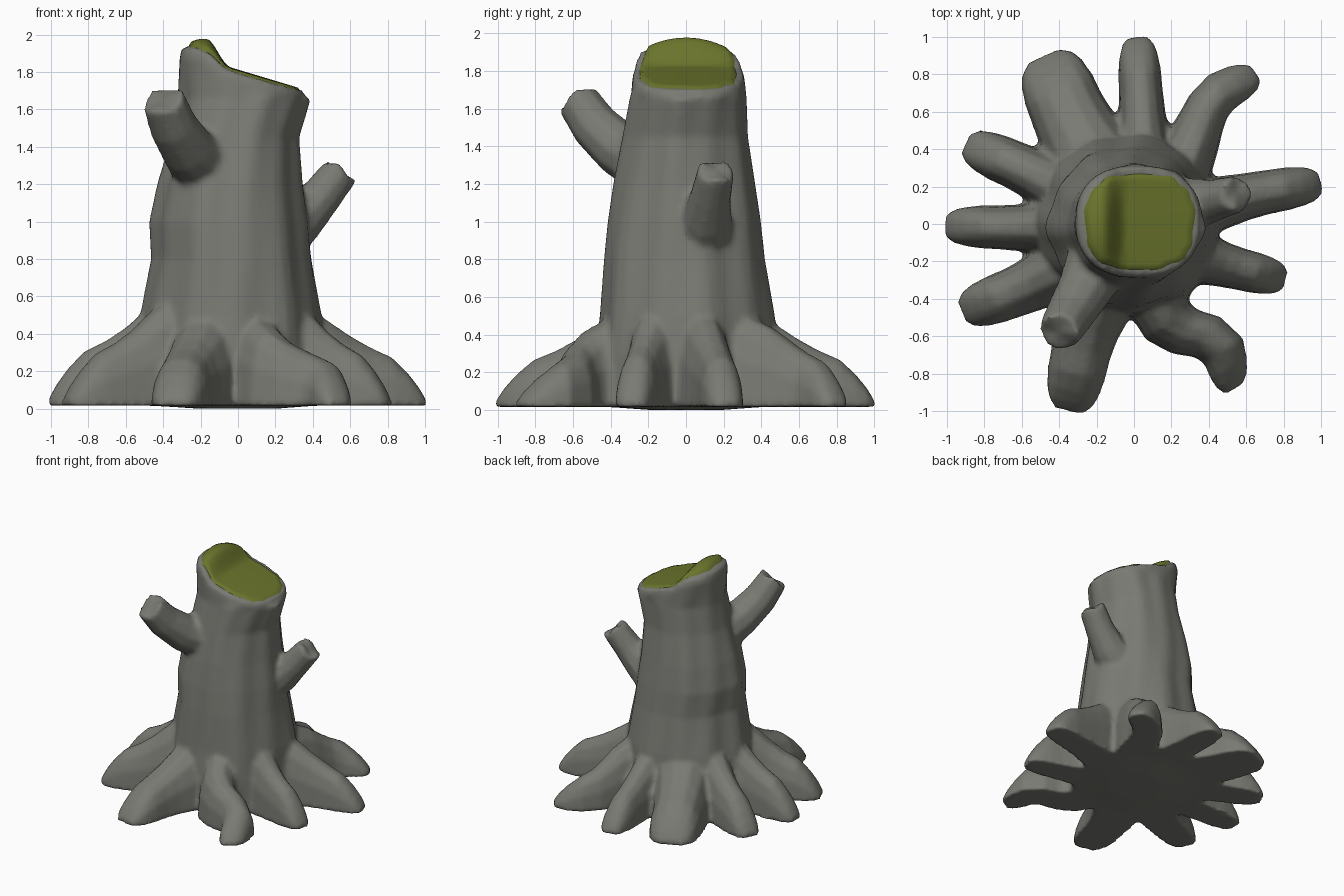
import bpy
import bmesh
from math import sin, cos, pi, copysign
from mathutils import Vector

cube = bpy.data.objects.get("Cube")
if cube:
    bpy.data.objects.remove(cube)


def make_material(name, color):
    mat = bpy.data.materials.new(name)
    mat.use_nodes = True
    mat.diffuse_color = (*color, 1)
    mat.node_tree.nodes["Principled BSDF"].inputs["Base Color"].default_value = (*color, 1)
    return mat


BARK = make_material("grey bark", (0.19, 0.195, 0.17))
MOSS = make_material("green moss", (0.145, 0.175, 0.025))
SIDES = 48


def power(v, p):
    return copysign(abs(v) ** p, v)


def top_height(x, y):
    """Broken top: a raised ledge on one side, then a gentle slope."""
    slope = 1.82 - 0.3 * (x + 0.05)
    ledge = 1.97 - 1.1 * y * y - 3 * (x + 0.18) ** 2
    t = min(1, max(0, (x + 0.17) / 0.13))
    t = t * t * (3 - 2 * t)
    return ledge * (1 - t) + slope * t - 0.1 * y * y * t


def outline(bounds, a, squareness=1.0):
    x0, x1, y0, y1 = bounds
    return ((x0 + x1) / 2 + (x1 - x0) / 2 * power(cos(a), squareness),
            (y0 + y1) / 2 + (y1 - y0) / 2 * power(sin(a), squareness))


def loft(bm, rings):
    """Skin a list of point rings and close both ends."""
    loops = [[bm.verts.new(p) for p in ring] for ring in rings]
    n = len(loops[0])
    for low, high in zip(loops, loops[1:]):
        for i in range(n):
            j = (i + 1) % n
            bm.faces.new((low[i], low[j], high[j], high[i]))
    for loop, flip in ((loops[0], True), (loops[-1], False)):
        hub = bm.verts.new(sum((v.co for v in loop), Vector()) / n)
        for i in range(n):
            pair = (loop[i], loop[(i + 1) % n])
            bm.faces.new((*(reversed(pair) if flip else pair), hub))


def add_trunk(bm):
    profile = [
        (0.02, (-0.54, 0.47, -0.49, 0.49)),
        (0.30, (-0.54, 0.46, -0.48, 0.49)),
        (0.50, (-0.51, 0.44, -0.46, 0.47)),
        (0.80, (-0.45, 0.39, -0.44, 0.42)),
        (1.00, (-0.46, 0.37, -0.42, 0.40)),
        (1.20, (-0.42, 0.34, -0.39, 0.37)),
        (1.45, (-0.35, 0.32, -0.34, 0.33)),
        (1.66, (-0.32, 0.38, -0.30, 0.32)),
    ]
    rings = [[(0.2 * cos(i * 2 * pi / SIDES), 0.2 * sin(i * 2 * pi / SIDES), 0) for i in range(SIDES)]]
    for z, bounds in profile:
        ring = []
        for i in range(SIDES):
            a = i * 2 * pi / SIDES
            x, y = outline(bounds, a)
            # Long bark furrows that twist slightly with height
            k = 1 + 0.02 * sin(6 * a + 1.5 * z) + 0.018 * sin(11 * a - 2 * z)
            ring.append((x * k, y * k, z))
        rings.append(ring)
    # Rim and the rings inside it follow the broken top
    for scale, drop in ((1.04, 0.04), (1, 0), (0.75, 0.012), (0.5, 0.012), (0.25, 0.012)):
        ring = []
        for i in range(SIDES):
            x, y = outline((-0.30, 0.345, -0.275, 0.30), i * 2 * pi / SIDES, 0.82)
            x, y = x * scale, y * scale
            ring.append((x, y, top_height(x, y) - drop))
        rings.append(ring)
    loft(bm, rings)


# Share of a root's length, height factor, width factor
ROOT_PROFILE = [(0, 2.2, 1.5), (0.16, 2.0, 1.4), (0.29, 1.75, 1.28), (0.43, 1.45, 1.15), (0.58, 1.2, 1.08),
                (0.74, 1.0, 1.05), (0.86, 0.68, 0.95), (0.94, 0.4, 0.8), (1, 0.13, 0.5)]


def add_root(bm, points, width, height):
    """Low arched root: starts high inside the trunk and slopes down to its tip."""
    path = [Vector((x, y, 0)) for x, y in points]
    rings = []
    for t, tall, wide in ROOT_PROFILE:
        f = t * (len(path) - 1)
        i = min(int(f), len(path) - 2)
        p = path[i].lerp(path[i + 1], f - i)
        before, after = path[max(i - 1, 0)], path[min(i + 2, len(path) - 1)]
        d = (path[i + 1] - path[i]).normalized()
        d = (d + (after - before).normalized()).normalized()
        side = Vector((-d.y, d.x, 0)) * width * wide
        ring = []
        for k in range(14):
            a = k * 2 * pi / 14
            z = 0.02 + height * tall * max(0, sin(a)) ** 0.85 - 0.004 * (sin(a) < -0.1)
            ring.append(p - side * power(cos(a), 0.85) + Vector((0, 0, z)))
        rings.append(ring)
    loft(bm, rings)


def add_branch(bm, points, radii):
    """Broken stub with a flared base, a bend and a slightly jagged end."""
    path = [Vector(p) for p in points]
    last = len(path) - 1
    rings = []
    for j, (p, r) in enumerate(zip(path, radii)):
        axis = (path[min(j + 1, last)] - path[max(j - 1, 0)]).normalized()
        u = axis.cross(Vector((0, 0, 1))).normalized()
        v = u.cross(axis)
        ring = []
        for k in range(10):
            a = k * 2 * pi / 10
            jag = 0.018 * sin(3 * a) if j == last else 0
            ring.append(p - u * (r * cos(a)) + v * (r * sin(a)) + axis * jag)
        rings.append(ring)
    loft(bm, rings)


def new_object(name, bm, mat):
    bmesh.ops.recalc_face_normals(bm, faces=bm.faces)
    mesh = bpy.data.meshes.new(name)
    bm.to_mesh(mesh)
    bm.free()
    mesh.materials.append(mat)
    for face in mesh.polygons:
        face.use_smooth = True
    obj = bpy.data.objects.new(name, mesh)
    bpy.context.collection.objects.link(obj)
    return obj


# Trunk, roots and branch stubs fused into one body
body = bmesh.new()
add_trunk(body)

# Path points, half width, height
roots = [
    ([(0.06, 0.25), (0.04, 0.65), (0.02, 1.00)], 0.11, 0.25),
    ([(0.22, 0.2), (0.34, 0.50), (0.42, 0.68), (0.65, 0.81)], 0.11, 0.24),
    ([(0.25, 0.06), (0.65, 0.16), (1.00, 0.22)], 0.11, 0.26),
    ([(0.25, -0.15), (0.52, -0.23), (0.81, -0.30)], 0.105, 0.27),
    ([(0.08, -0.3), (0.2, -0.56), (0.46, -0.62), (0.54, -0.88)], 0.12, 0.23),
    ([(-0.14, -0.25), (-0.27, -0.62), (-0.35, -1.00)], 0.15, 0.25),
    ([(-0.3, -0.2), (-0.60, -0.35), (-0.92, -0.47)], 0.125, 0.28),
    ([(-0.3, -0.02), (-0.65, -0.02), (-1.01, -0.01)], 0.11, 0.29),
    ([(-0.28, 0.14), (-0.58, 0.29), (-0.90, 0.43)], 0.12, 0.28),
    ([(-0.14, 0.2), (-0.33, 0.55), (-0.48, 0.90)], 0.19, 0.27),
]
for points, width, height in roots:
    add_root(body, points, width, height)

add_branch(body, [(-0.18, -0.18, 1.30), (-0.27, -0.36, 1.39), (-0.345, -0.485, 1.51), (-0.40, -0.58, 1.65)],
           (0.18, 0.145, 0.13, 0.115))
add_branch(body, [(0.2, 0.09, 0.93), (0.34, 0.11, 1.02), (0.44, 0.13, 1.13), (0.55, 0.16, 1.27)],
           (0.18, 0.135, 0.112, 0.1))

stump = new_object("stump_body", body, BARK)
fuse = stump.modifiers.new("fuse", "REMESH")
fuse.mode = "VOXEL"
fuse.voxel_size = 0.02
fuse.use_smooth_shade = True
soften = stump.modifiers.new("soften", "SMOOTH")
soften.factor = 0.5
soften.iterations = 2

# Moss cap: a thin skin with a ragged edge over the broken top
cap = bmesh.new()
hub = cap.verts.new((0, 0, top_height(0, 0) + 0.008))
previous = None
for ring in range(1, 13):
    loop = []
    for i in range(48):
        a = i * 2 * pi / 48
        x, y = outline((-0.27, 0.34, -0.255, 0.28), a, 0.74)
        k = ring / 12 * (1 + 0.02 * sin(13 * a) + 0.015 * sin(7 * a))
        x, y = x * k, y * k
        lift = 0.008 if ring < 12 else -0.02
        loop.append(cap.verts.new((x, y, top_height(x, y) + lift)))
    for i in range(48):
        j = (i + 1) % 48
        if previous:
            cap.faces.new((previous[i], loop[i], loop[j], previous[j]))
        else:
            cap.faces.new((hub, loop[i], loop[j]))
    previous = loop
new_object("moss_cap", cap, MOSS)
